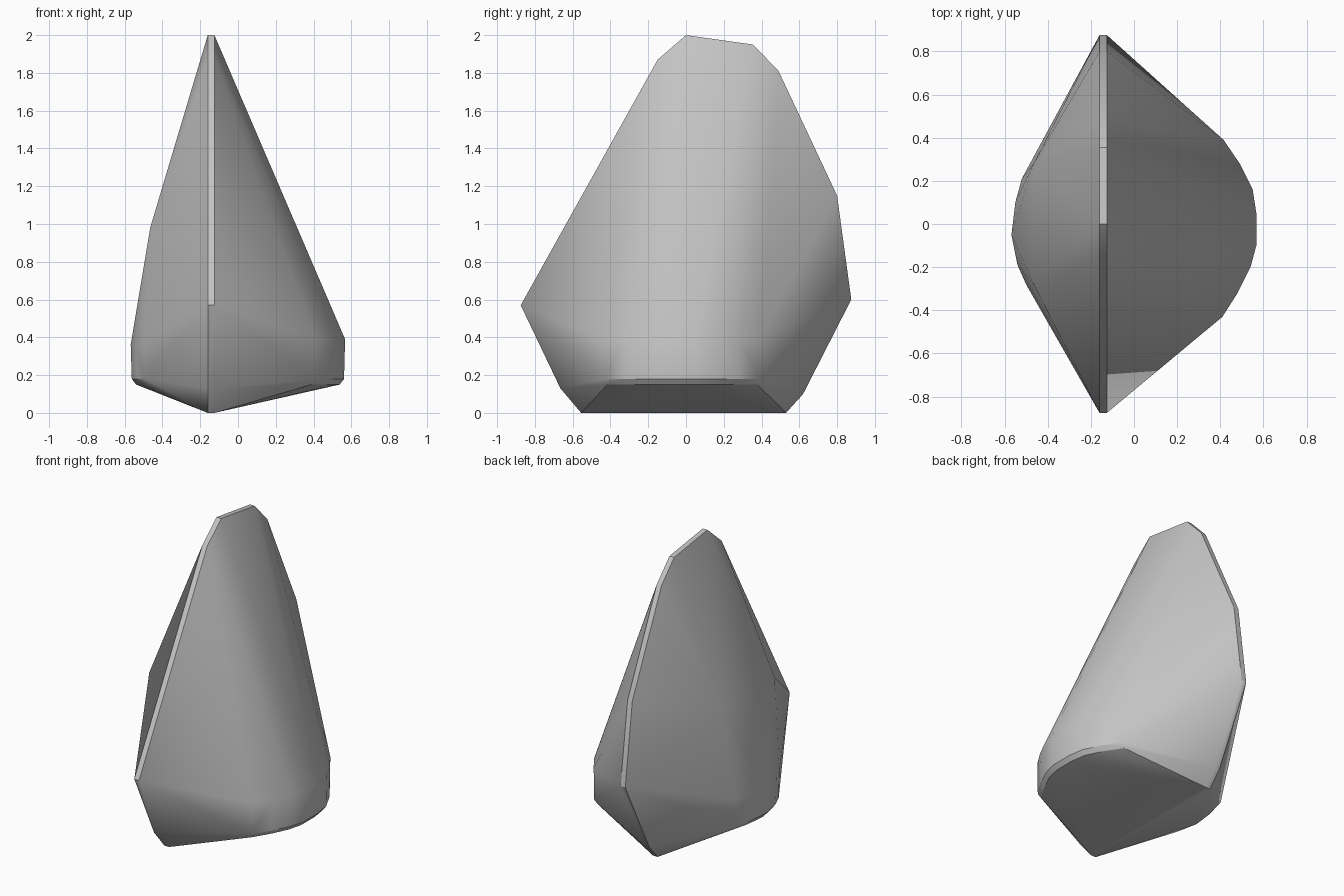
import bpy
import bmesh
import math

default = bpy.data.objects.get("Cube")
if default:
    bpy.data.objects.remove(default, do_unlink=True)

# Single grey colour
grey = bpy.data.materials.new("stone grey")
grey.use_nodes = True
colour = (0.55, 0.55, 0.55, 1)
grey.diffuse_color = colour
grey.node_tree.nodes["Principled BSDF"].inputs["Base Color"].default_value = colour

# Thin central ridge: outline in (y, z), given both faces of the ridge
ridge_x = (-0.16, -0.125)
ridge = [(-0.555, 0), (-0.665, 0.13), (-0.875, 0.57), (-0.15, 1.87), (0, 2),
         (0.355, 1.95), (0.49, 1.81), (0.8, 1.15), (0.875, 0.6),
         (0.62, 0.1), (0.53, 0)]

# Rounded side bulges: outlines in (x, y)
wide_side = [(0.41, -0.43), (0.48, -0.32), (0.54, -0.2), (0.567, -0.1),
             (0.567, 0.05), (0.55, 0.16), (0.49, 0.28), (0.415, 0.39)]
narrow_side = [(-0.5, -0.28), (-0.54, -0.19), (-0.568, -0.05),
               (-0.55, 0.1), (-0.52, 0.21)]


def side_points(outline, top):
    """Vertical rim band with a small chamfer beneath it."""
    points = []
    for x, y in outline:
        points += [(x, y, top), (x * 0.99, y, 0.18), (x * 0.95, y * 0.97, 0.15)]
    return points


points = [(x, y, z) for x in ridge_x for y, z in ridge]
points += side_points(wide_side, 0.39)
points += side_points(narrow_side, 0.36)

# Shoulder corners on the narrow side
points += [(-0.465, y, 0.98) for y in (-0.28, 0.28)]

# Wrap everything in one convex faceted body
bm = bmesh.new()
for p in points:
    bm.verts.new(p)
hull = bmesh.ops.convex_hull(bm, input=bm.verts[:])
loose = [v for v in bm.verts if not v.link_faces]
bmesh.ops.delete(bm, geom=loose, context="VERTS")
bmesh.ops.dissolve_limit(bm, angle_limit=math.radians(0.5),
                         verts=bm.verts[:], edges=bm.edges[:])
bmesh.ops.recalc_face_normals(bm, faces=bm.faces[:])

mesh = bpy.data.meshes.new("faceted_body")
bm.to_mesh(mesh)
bm.free()
mesh.materials.append(grey)
body = bpy.data.objects.new("faceted_body", mesh)
bpy.context.collection.objects.link(body)

# Soft shading across shallow facets, crisp ridge edges
for o in bpy.context.selected_objects:
    o.select_set(False)
body.select_set(True)
bpy.context.view_layer.objects.active = body
bpy.ops.object.shade_smooth_by_angle(angle=math.radians(30))
